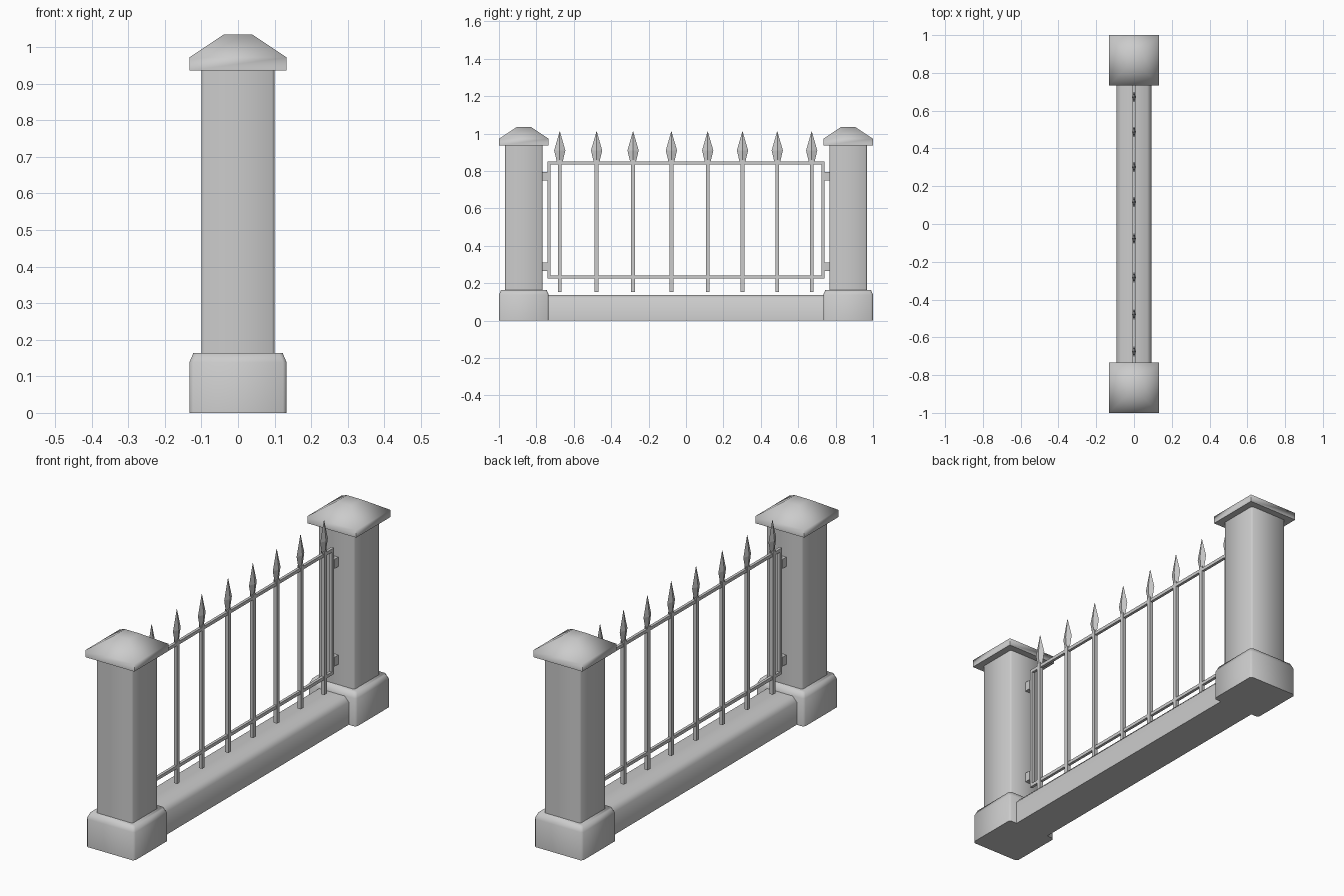
import bpy, bmesh, math

old = bpy.data.objects.get("Cube")
if old:
    bpy.data.objects.remove(old, do_unlink=True)

stone = bpy.data.materials.new("stone_grey")
stone.use_nodes = True
GREY = (0.6, 0.6, 0.6, 1)
stone.diffuse_color = GREY
stone.node_tree.nodes["Principled BSDF"].inputs["Base Color"].default_value = GREY


def stack(name, rings, centre=(0, 0), corner=0, smooth=None):
    """Loft rectangular rings (half x, half y, z), with optional cut corners."""
    bm = bmesh.new()
    loops = []
    for hx, hy, z in rings:
        pts = []
        for sx, sy in ((1, 1), (-1, 1), (-1, -1), (1, -1)):
            if corner:
                pair = [(sx * hx, sy * (hy - corner)), (sx * (hx - corner), sy * hy)]
                pts += pair if sx * sy > 0 else pair[::-1]
            else:
                pts.append((sx * hx, sy * hy))
        loops.append([bm.verts.new((centre[0] + x, centre[1] + y, z)) for x, y in pts])
    n = len(loops[0])
    for low, high in zip(loops, loops[1:]):
        for i in range(n):
            j = (i + 1) % n
            bm.faces.new((low[i], low[j], high[j], high[i]))
    bm.faces.new(loops[0][::-1])
    bm.faces.new(loops[-1])
    mesh = bpy.data.meshes.new(name)
    bm.to_mesh(mesh)
    bm.free()
    mesh.materials.append(stone)
    obj = bpy.data.objects.new(name, mesh)
    bpy.context.collection.objects.link(obj)
    if smooth:
        bpy.ops.object.select_all(action='DESELECT')
        obj.select_set(True)
        bpy.context.view_layer.objects.active = obj
        bpy.ops.object.shade_smooth_by_angle(angle=math.radians(smooth))
    return obj


def block(name, hx, y0, y1, z0, z1):
    hy = (y1 - y0) / 2
    return stack(name, [(hx, hy, z0), (hx, hy, z1)], (0, (y0 + y1) / 2))


# Pillars: footing, shaft and pyramid cap, with hinge brackets
for side, s in (("front", -1), ("back", 1)):
    c = (0, s * 0.867)
    stack(side + "_footing", [(0.133, 0.133, 0), (0.133, 0.133, 0.138),
                              (0.122, 0.122, 0.164)], c, 0.01, 60)
    stack(side + "_shaft", [(0.1, 0.1, 0.15), (0.1, 0.1, 0.95)], c, 0.007, 60)
    stack(side + "_cap", [(0.133, 0.133, 0.936), (0.133, 0.133, 0.972),
                          (0.04, 0.04, 1.034)], c, 0, 60)
    block(side + "_frame_upright", 0.007, s * 0.732 - 0.008, s * 0.732 + 0.008, 0.226, 0.85)
    for level, z in (("lower", 0.288), ("upper", 0.772)):
        block(f"{side}_{level}_bracket", 0.012, s * 0.755 - 0.017, s * 0.755 + 0.017,
              z - 0.023, z + 0.023)

# Low wall with softened top edges
stack("low_wall", [(0.092, 0.76, 0), (0.092, 0.76, 0.112), (0.07, 0.76, 0.136)], smooth=60)

# Horizontal rails
for name, z in (("lower_rail", 0.234), ("upper_rail", 0.842)):
    block(name, 0.007, -0.74, 0.74, z - 0.008, z + 0.008)

# Pickets with flattened spear heads
for i, y in enumerate((-0.675, -0.478, -0.283, -0.078, 0.116, 0.302, 0.488, 0.672)):
    block(f"picket_{i}", 0.009, y - 0.01, y + 0.01, 0.152, 0.86)
    # A diamond section gives each head a central ridge
    bpy.ops.mesh.primitive_cone_add(vertices=4, radius1=1, radius2=0.04, depth=0.1,
                                    location=(0, y, 0.96))
    tip = bpy.context.object
    tip.name = f"spear_{i}"
    tip.scale = (0.011, 0.03, 1)
    bpy.ops.mesh.primitive_cone_add(vertices=4, radius1=0.45, radius2=1, depth=0.07,
                                    location=(0, y, 0.875))
    neck = bpy.context.object
    neck.name = f"spear_neck_{i}"
    neck.scale = (0.011, 0.03, 1)
    for part in (tip, neck):
        part.data.materials.append(stone)
